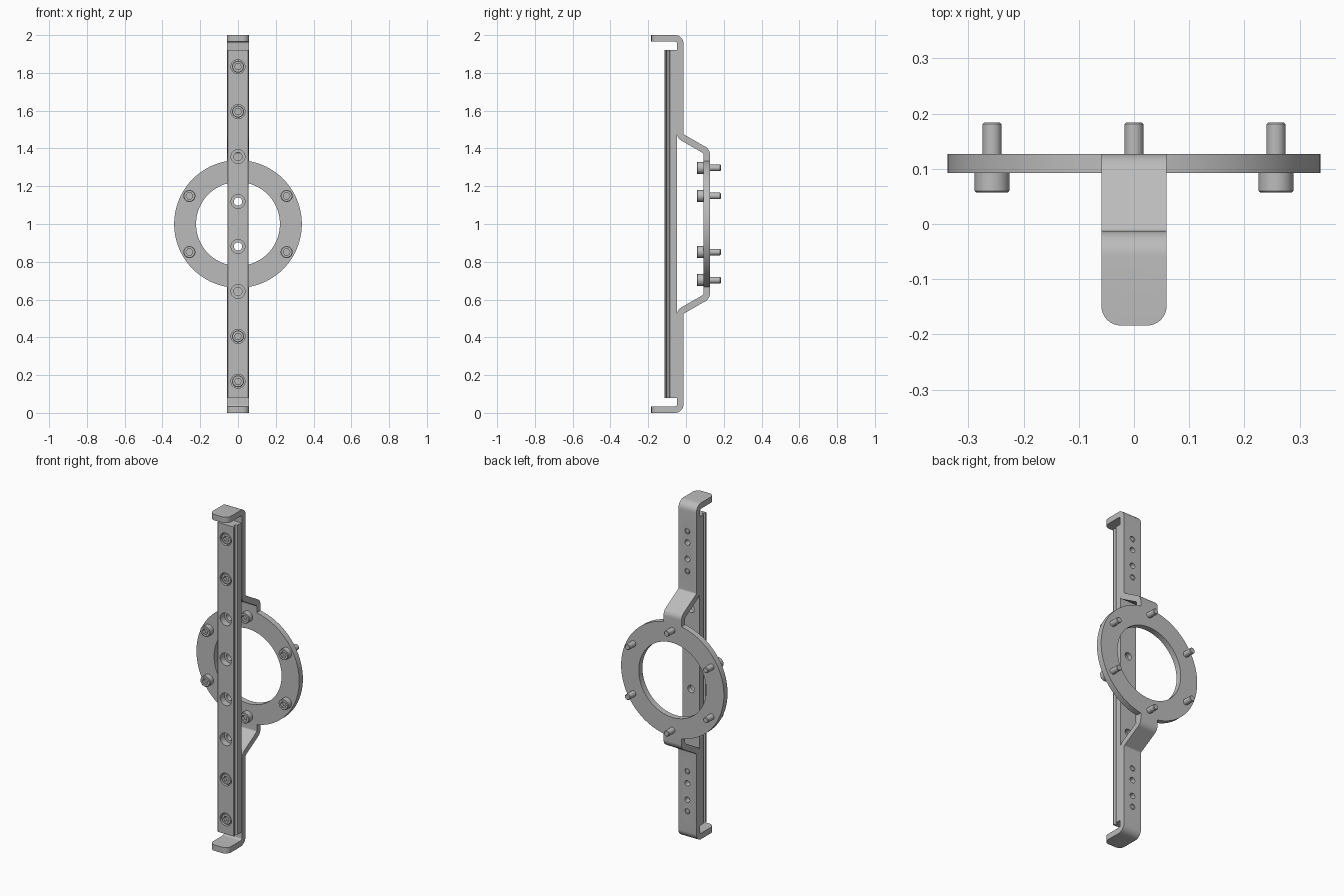
import bpy, bmesh
from math import sin, cos, tan, pi, radians
from mathutils import Vector

cube = bpy.data.objects.get("Cube")
if cube:
    bpy.data.objects.remove(cube, do_unlink=True)

steel = bpy.data.materials.new("grey_steel")
steel.use_nodes = True
GREY = (0.5, 0.5, 0.5, 1)
steel.diffuse_color = GREY
steel.node_tree.nodes["Principled BSDF"].inputs["Base Color"].default_value = GREY

T = 0.035                                  # plate thickness
SPINE_Y, RING_Y = -0.03, 0.1095            # plate centre planes
BOLT_R = 0.297
RAIL_HOLES = [1 + 0.238 * (i - 3.5) for i in range(8)]
SCREW_HOLES = RAIL_HOLES[:2] + RAIL_HOLES[-2:]


def finish(name, bm):
    bmesh.ops.recalc_face_normals(bm, faces=bm.faces)
    mesh = bpy.data.meshes.new(name)
    bm.to_mesh(mesh)
    bm.free()
    mesh.materials.append(steel)
    obj = bpy.data.objects.new(name, mesh)
    bpy.context.collection.objects.link(obj)
    return obj


def activate(obj):
    bpy.ops.object.select_all(action='DESELECT')
    obj.select_set(True)
    bpy.context.view_layer.objects.active = obj


def smooth(obj):
    activate(obj)
    bpy.ops.object.shade_smooth_by_angle(angle=radians(30))


def lathe(bm, profile, x=0, z=0, segs=36, closed=False):
    """Rings along y from (radius, y, is_hex) entries, capped unless closed."""
    rings = []
    for r, y, *hexed in profile:
        ring = []
        for i in range(segs):
            a = 2 * pi * i / segs
            rad = r / cos(a % (pi / 3) - pi / 6) if hexed else r
            ring.append(bm.verts.new((x + rad * cos(a), y, z + rad * sin(a))))
        rings.append(ring)
    pairs = list(zip(rings, rings[1:]))
    if closed:
        pairs.append((rings[-1], rings[0]))
    else:
        bm.faces.new(rings[0])
        bm.faces.new(rings[-1])
    for a, b in pairs:
        for i in range(segs):
            j = (i + 1) % segs
            bm.faces.new((a[i], a[j], b[j], b[i]))


def prism(bm, points, offset):
    face = bm.faces.new([bm.verts.new(p) for p in points])
    new = bmesh.ops.extrude_face_region(bm, geom=[face])["geom"]
    bmesh.ops.translate(bm, vec=offset, verts=[v for v in new if isinstance(v, bmesh.types.BMVert)])


def cut(obj, profile, heights):
    """Drill turned holes along y at the given heights."""
    bm = bmesh.new()
    for z in heights:
        lathe(bm, profile, z=z)
    cutter = finish("hole_cutter", bm)
    cutter.hide_render = True
    mod = obj.modifiers.new("holes", 'BOOLEAN')
    mod.operation, mod.solver, mod.object = 'DIFFERENCE', 'EXACT', cutter
    activate(obj)
    bpy.ops.object.modifier_apply(modifier=mod.name)
    bpy.data.objects.remove(cutter, do_unlink=True)


def round_path(pts, radius, steps=8):
    """Fillet the inner corners; return points with left normals."""
    pts = [Vector(p) for p in pts]
    out = []
    d = (pts[1] - pts[0]).normalized()
    out.append((pts[0], Vector((-d.y, d.x))))
    for a, b, c in zip(pts, pts[1:], pts[2:]):
        d1, d2 = (b - a).normalized(), (c - b).normalized()
        turn = d1.angle_signed(d2) * -1
        side = 1 if turn > 0 else -1
        n1 = Vector((-d1.y, d1.x))
        start = b - d1 * radius * tan(abs(turn) / 2)
        centre = start + n1 * radius * side
        for i in range(steps + 1):
            t = turn * i / steps
            n = Vector((n1.x * cos(t) - n1.y * sin(t), n1.x * sin(t) + n1.y * cos(t)))
            out.append((centre - n * radius * side, n))
    d = (pts[-1] - pts[-2]).normalized()
    out.append((pts[-1], Vector((-d.y, d.x))))
    return out


# Bent hook brackets, upper and lower
path = round_path([(-0.184, 1 - T / 2), (SPINE_Y, 1 - T / 2), (SPINE_Y, 0.465),
                   (RING_Y, 0.3845), (RING_Y, 0.32)], 0.028)
outline = [p + n * T / 2 for p, n in path] + [p - n * T / 2 for p, n in reversed(path)]
for name, s in (("upper_bracket", 1), ("lower_bracket", -1)):
    bm = bmesh.new()
    prism(bm, [(-0.059, p.x, 1 + s * p.y) for p in outline], (0.118, 0, 0))
    bmesh.ops.recalc_face_normals(bm, faces=bm.faces)
    tips = [e for e in bm.edges
            if all(v.co.y < -0.18 for v in e.verts) and abs(e.verts[0].co.x - e.verts[1].co.x) < 0.01]
    bmesh.ops.bevel(bm, geom=tips, offset=0.035, segments=8, profile=0.5, affect='EDGES')
    bracket = finish(name, bm)
    cut(bracket, [(0.0165, -0.07), (0.0165, 0.01)],
        [1 + s * h for h in (0.595, 0.667, 0.765, 0.833)])
    smooth(bracket)

# Grooved rail with counterbored holes
half = [(0.055, -0.0475), (0.055, -0.084), (0.042, -0.09), (0.042, -0.1),
        (0.055, -0.105), (0.055, -0.112), (0.052, -0.115)]
section = half + [(-x, y) for x, y in reversed(half)]
bm = bmesh.new()
prism(bm, [(x, y, 0.08) for x, y in section], (0, 0, 1.84))
rail = finish("rail", bm)
cut(rail, [(0.037, -0.15), (0.037, -0.076), (0.022, -0.076), (0.022, -0.02)], RAIL_HOLES)
smooth(rail)

# Mounting ring
bm = bmesh.new()
front, back = RING_Y - T / 2, RING_Y + T / 2
lathe(bm, [(0.338, front), (0.338, back), (0.222, back), (0.222, front)], z=1, segs=96, closed=True)
smooth(finish("mounting_ring", bm))


def socket_screw(name, x, z, head_r, shaft_r, y_front, y_seat, y_end):
    bm = bmesh.new()
    lathe(bm, [(head_r * 0.5, y_front + 0.02, True), (head_r * 0.5, y_front, True),
               (head_r - 0.003, y_front), (head_r, y_front + 0.003), (head_r, y_seat),
               (shaft_r, y_seat), (shaft_r, y_end - 0.003), (shaft_r - 0.003, y_end)], x, z)
    smooth(finish(name, bm))


# Ring bolts and rail screws
for i in range(6):
    a = radians(30 + 60 * i)
    socket_screw(f"ring_bolt_{i + 1}", BOLT_R * cos(a), 1 + BOLT_R * sin(a),
                 0.0316, 0.0172, 0.057, front, 0.184)
for i, z in enumerate(SCREW_HOLES):
    socket_screw(f"rail_screw_{i + 1}", 0, z, 0.0316, 0.015, -0.111, -0.076, -0.0135)
